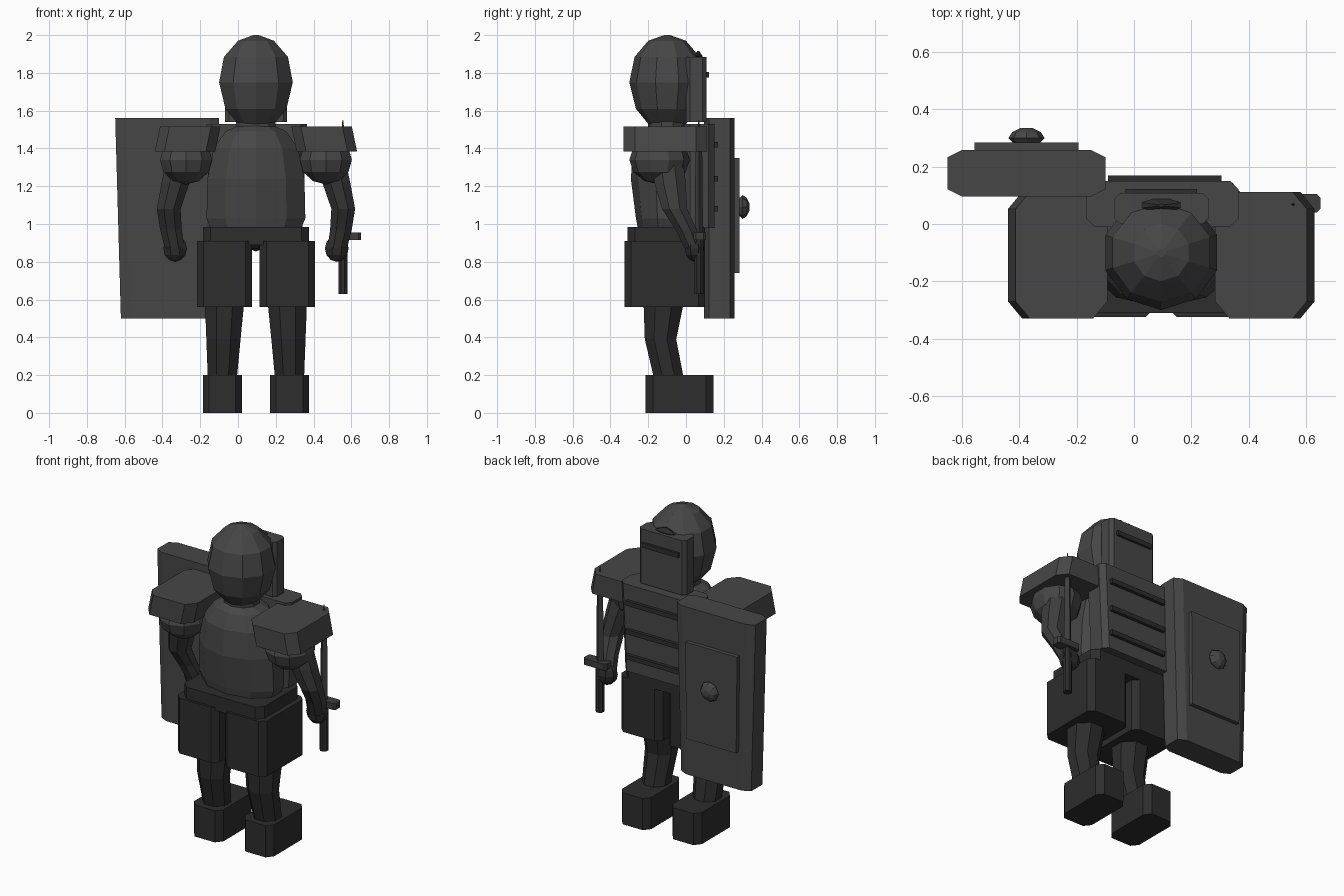
import bpy, bmesh, math
from mathutils import Vector

if "Cube" in bpy.data.objects:
    bpy.data.objects.remove(bpy.data.objects["Cube"])


def colour(name, v):
    m = bpy.data.materials.new(name)
    m.diffuse_color = (v, v, v, 1)
    m.use_nodes = True
    m.node_tree.nodes["Principled BSDF"].inputs["Base Color"].default_value = m.diffuse_color
    return m


ARMOUR = colour("armour grey", 0.062)
SKIN = colour("arm grey", 0.048)
DARK = colour("dark leather", 0.026)
BX = 0.095  # body centre line


def loft(name, rings, mat):
    """Skin a list of equal-length point rings and cap both ends."""
    bm = bmesh.new()
    vs = [[bm.verts.new(p) for p in r] for r in rings]
    n = len(vs[0])
    for a, b in zip(vs, vs[1:]):
        for i in range(n):
            j = (i + 1) % n
            bm.faces.new((a[i], a[j], b[j], b[i]))
    bm.faces.new(vs[0])
    bm.faces.new(vs[-1])
    bmesh.ops.recalc_face_normals(bm, faces=bm.faces)
    me = bpy.data.meshes.new(name)
    bm.to_mesh(me)
    bm.free()
    me.materials.append(mat)
    ob = bpy.data.objects.new(name, me)
    bpy.context.collection.objects.link(ob)
    return ob


def oval(x, y, z, rx, ry, n):
    return [(x + rx * math.cos((i + .5) * math.tau / n),
             y + ry * math.sin((i + .5) * math.tau / n), z) for i in range(n)]


def round_part(name, rows, mat, n=10):
    """rows: (x, y, z, rx, ry)"""
    return loft(name, [oval(*r, n) for r in rows], mat)


def ball(name, c, r, mat, n=10, m=6):
    rows = []
    for k in range(m + 1):
        a = math.pi * min(max(k, .03), m - .03) / m
        rows.append((c[0], c[1], c[2] - r[2] * math.cos(a),
                     r[0] * math.sin(a), r[1] * math.sin(a)))
    return round_part(name, rows, mat, n)


def octagon(x0, x1, y0, y1, z, cx, cy):
    return [(x0 + cx, y0, z), (x1 - cx, y0, z), (x1, y0 + cy, z), (x1, y1 - cy, z),
            (x1 - cx, y1, z), (x0 + cx, y1, z), (x0, y1 - cy, z), (x0, y0 + cy, z)]


def block(name, x0, x1, y0, y1, z0, z1, mat, cx=0.0, cy=None, top=None):
    """Block with cut upright corners; top gives another x range for the top."""
    cy = cx if cy is None else cy
    t = top or (x0, x1)
    if cx == 0:
        ring = lambda a, b, z: [(a, y0, z), (b, y0, z), (b, y1, z), (a, y1, z)]
    else:
        ring = lambda a, b, z: octagon(a, b, y0, y1, z, cx, cy)
    return loft(name, [ring(x0, x1, z0), ring(t[0], t[1], z1)], mat)


def span(s, a, b):
    """Offsets a, b from the centre line, on side s, in rising order."""
    return tuple(sorted((BX + s * a, BX + s * b)))


# Head and neck
round_part("head", [(BX, -.1, 1.53, .1, .1), (BX, -.1, 1.61, .17, .165), (BX, -.1, 1.75, .205, .2),
                    (BX, -.1, 1.885, .178, .172), (BX, -.1, 1.97, .1, .1), (BX, -.1, 2.0, .015, .015)], ARMOUR)
round_part("neck", [(BX, -.1, 1.48, .11, .1), (BX, -.1, 1.56, .11, .1)], ARMOUR)

# Visor plate, eye slit and crest stud
block("visor_plate", -.068, .26, .0, .108, 1.54, 1.885, ARMOUR, .02)
block("eye_slit", -.03, .22, .1, .122, 1.775, 1.805, DARK)
round_part("crest_stud", [(BX, .065, 1.87, .05, .02), (BX, .065, 1.89, .074, .024),
                          (BX, .065, 1.915, .01, .006)], DARK, 8)

# Torso
round_part("torso", [(BX, -.1, .95, .24, .15), (BX, -.1, 1.03, .275, .165), (BX, -.1, 1.24, .27, .192),
                     (BX, -.1, 1.4, .235, .18), (BX, -.1, 1.49, .17, .14), (BX, -.1, 1.525, .09, .09)], ARMOUR)
block("chest_plate", -.15, .34, -.01, .15, .98, 1.53, ARMOUR, .03, top=(-.168, .365))
for z in (1.08, 1.24, 1.42):
    block("chest_band", -.09, .305, .14, .17, z - .015, z + .015, DARK)

# Belt and groin guard
block("belt", -.185, .375, -.31, .1, .89, .985, DARK, .04)
ball("groin_guard", (BX, -.1, .9), (.05, .12, .045), DARK, 8, 4)

for s, side in ((-1, "right"), (1, "left")):
    # Shoulder plate, leaning outward at the bottom
    a, b = span(s, .215, .535)
    block(side + "_shoulder_plate", a, b, -.33, .112, 1.385, 1.515, ARMOUR, .05, .06, top=span(s, .188, .508))
    ball(side + "_shoulder", (BX + s * .37, -.14, 1.34), (.145, .16, .13), ARMOUR)

    # Arm and hand
    X = lambda d: BX + s * d
    round_part(side + "_arm", [(X(.385), -.1, 1.36, .09, .09), (X(.425), -.085, 1.22, .08, .09),
                               (X(.462), -.06, 1.08, .068, .072), (X(.45), -.0, .97, .062, .06),
                               (X(.43), .04, .87, .056, .05)], SKIN, 8)
    ball(side + "_hand", (X(.428), .045, .87), (.068, .055, .07), DARK, 8)

    # Thigh guard, leg and boot
    block(side + "_thigh_guard", *span(s, .02, .312), -.325, .1, .56, .91, DARK, .035)
    round_part(side + "_leg", [(X(.165), -.115, .62, .115, .12), (X(.172), -.135, .39, .098, .09),
                               (X(.178), -.09, .18, .083, .085)], DARK, 8)
    block(side + "_boot", *span(s, .075, .28), -.215, .145, 0, .2, DARK, .032, .04)

# Shield with raised panel and boss
block("shield", -.62, -.13, .096, .258, .5, 1.56, ARMOUR, .05, .025, top=(-.65, -.1))
block("shield_panel", -.55, -.2, .25, .284, .74, 1.35, ARMOUR, top=(-.556, -.194))
boss = loft("shield_boss", [[(x, y2, z) for x, z, y2 in
                             [(-.375 + r * math.cos(i * math.pi / 4), 1.09 + r * math.sin(i * math.pi / 4), y)
                              for i in range(8)]]
                            for y, r in ((.28, .045), (.3, .063), (.32, .05), (.335, .02))], ARMOUR)

# Sword: grip, guard and blade
round_part("sword_grip", [(.555, .068, .63, .026, .026), (.555, .068, .94, .026, .026)], DARK, 8)
block("sword_guard", .49, .65, .04, .105, .915, .955, SKIN, .012)
loft("sword_blade", [[(.555 - w, .068, z), (.555, .068 - d, z), (.555 + w, .068, z), (.555, .068 + d, z)]
                     for z, w, d in ((.95, .026, .022), (1.36, .022, .018), (1.46, .012, .01),
                                     (1.55, .002, .002))], SKIN)
